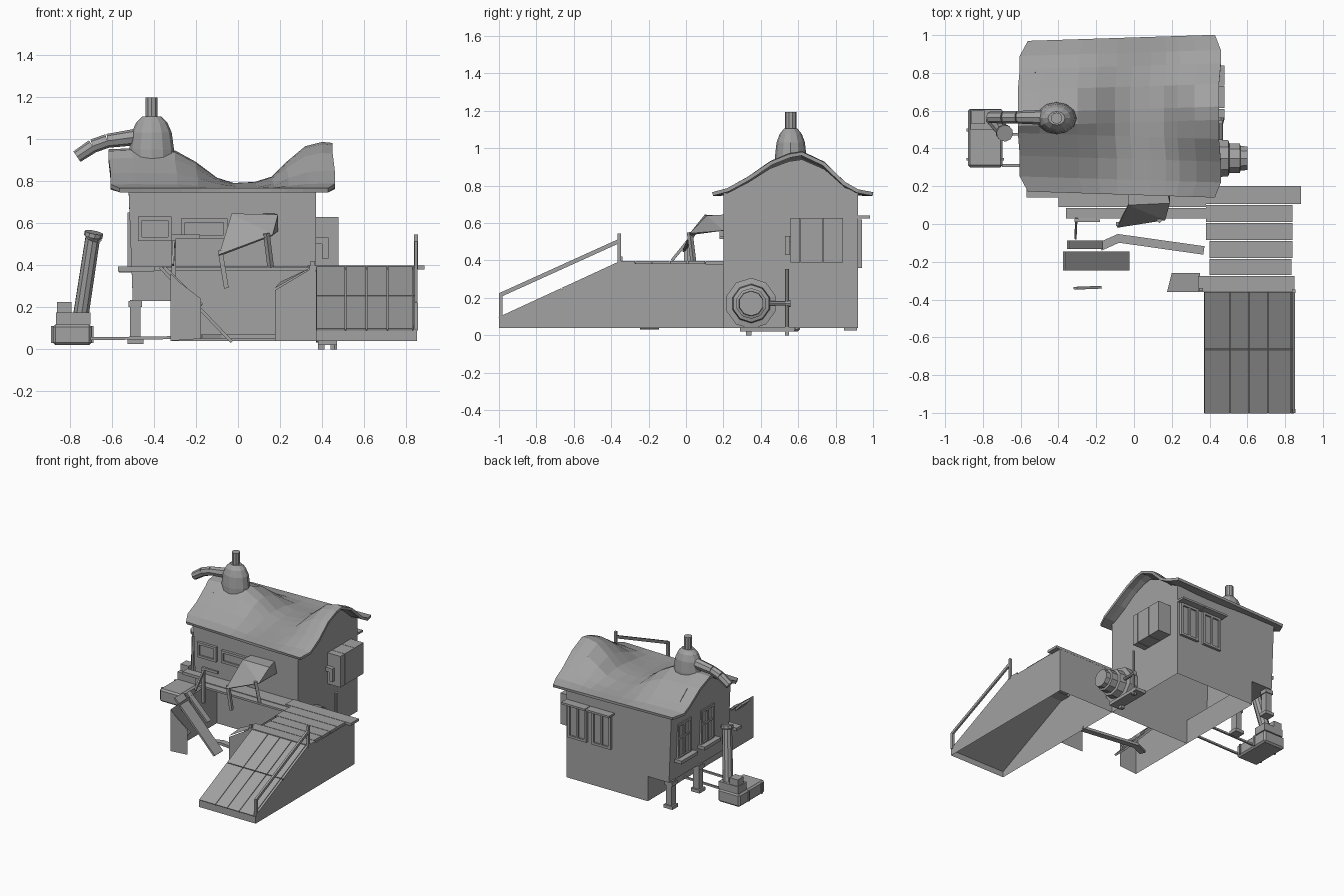
import bpy, bmesh, math
from mathutils import Vector

if "Cube" in bpy.data.objects:
    bpy.data.objects.remove(bpy.data.objects["Cube"])

grey = bpy.data.materials.new("plain_grey")
grey.use_nodes = True
grey.diffuse_color = (0.36, 0.36, 0.36, 1)
bsdf = next(n for n in grey.node_tree.nodes if n.type == 'BSDF_PRINCIPLED')
bsdf.inputs["Base Color"].default_value = (0.36, 0.36, 0.36, 1)
bsdf.inputs["Roughness"].default_value = 0.8


def finish(name, bm):
    bmesh.ops.recalc_face_normals(bm, faces=bm.faces)
    me = bpy.data.meshes.new(name)
    bm.to_mesh(me)
    bm.free()
    me.materials.append(grey)
    ob = bpy.data.objects.new(name, me)
    bpy.context.collection.objects.link(ob)
    return ob


def add_box(bm, a, b):
    r = bmesh.ops.create_cube(bm, size=1)
    for v in r["verts"]:
        v.co = Vector([(p + q) / 2 + c * abs(q - p) for p, q, c in zip(a, b, v.co)])


def boxes(name, *pairs):
    bm = bmesh.new()
    for a, b in pairs:
        add_box(bm, a, b)
    return finish(name, bm)


def sheets(name, *polys):
    """Thin walls given as outlines."""
    bm = bmesh.new()
    for poly in polys:
        bm.faces.new([bm.verts.new(p) for p in poly])
    bmesh.ops.remove_doubles(bm, verts=bm.verts, dist=0.0005)
    return finish(name, bm)


def beam(name, a, b, w, h):
    """Rectangular bar from a to b."""
    a, b = Vector(a), Vector(b)
    bm = bmesh.new()
    r = bmesh.ops.create_cube(bm, size=1)
    q = (b - a).to_track_quat('X', 'Z')
    for v in r["verts"]:
        v.co = (a + b) / 2 + q @ Vector((v.co.x * (b - a).length, v.co.y * w, v.co.z * h))
    return finish(name, bm)


def tube(name, points, sides=10):
    """Round stepped body through (point, radius) pairs."""
    bm = bmesh.new()
    for (a, r1), (b, r2) in zip(points, points[1:]):
        a, b = Vector(a), Vector(b)
        r = bmesh.ops.create_cone(bm, segments=sides, radius1=r1, radius2=r2,
                                  depth=(b - a).length, cap_ends=True)
        q = (b - a).to_track_quat('Z', 'Y')
        for v in r["verts"]:
            v.co = (a + b) / 2 + q @ v.co
    return finish(name, bm)


# Sagging roof: ridge height along x, arched section along y
RIDGE = [(-.615, .95), (-.5, .955), (-.3, .945), (-.2, .89), (-.1, .815), (-.02, .79),
         (.08, .795), (.16, .82), (.23, .89), (.32, .965), (.4, .985), (.45, .98)]
SECTION = [(.14, 0), (.22, .1), (.33, .38), (.45, .76), (.55, .95), (.62, 1),
           (.74, .74), (.85, .25), (.92, .07), (1.0, 0)]
bm = bmesh.new()
grid = []
for x, top in RIDGE:
    row = []
    for y, f in SECTION:
        edge = abs(y - .57) > .4
        skew = .03 * (x + .6) if y > .5 else .03 * (.45 - x)
        px = x * (.93 if edge else 1) + (0 if f > .5 else .01)
        row.append(bm.verts.new((px, y + skew - (.03 if y > .5 else 0), .765 + (top - .765) * f)))
    grid.append(row)
for r1, r2 in zip(grid, grid[1:]):
    for i in range(len(r1) - 1):
        bm.faces.new((r1[i], r2[i], r2[i + 1], r1[i + 1]))
roof = finish("roof", bm)
if sum(p.normal.z for p in roof.data.polygons) < 0:
    roof.data.flip_normals()
mod = roof.modifiers.new("thickness", 'SOLIDIFY')
mod.thickness = .02

# House walls, open underneath, with a raised left bay
F, B, L, R, K = .2, .92, -.52, .37, -.32
outline = [(K, .04), (R, .04), (R, .765), (L, .765), (-.5, .23), (K, .23)]
gable = [(y, .74 + .2 * f) for y, f in SECTION if .2 < y < .9]
left_x = lambda z: -.5 - .038 * (z - .23)
sheets("house_walls",
       [(x, F, z) for x, z in outline], [(x, B, z) for x, z in outline],
       [(R, F, .04), (R, F, .765)] + [(R, y, z) for y, z in gable] + [(R, B, .765), (R, B, .04)],
       [(-.5, F, .23), (L, F, .765)] + [(left_x(z), y, z) for y, z in gable]
       + [(L, B, .765), (-.5, B, .23)],
       [(K, F, .23), (-.5, F, .23), (-.5, B, .23), (K, B, .23)],
       [(K, F, .04), (K, B, .04), (K, B, .23), (K, F, .23)])

# Broken porch base walls
P = -.36
sheets("porch_side_wall", [(K, P, .04), (K, F, .04), (K, F, .385), (K, P, .36)])
sheets("porch_front_wall_left", [(K, P, .04), (K, P, .36), (-.28, P, .32), (-.175, P, .24), (-.175, P, .05)])
sheets("porch_front_wall_right", [(.175, P, .04), (.175, P, .28), (.35, P, .385), (R, P, .385), (R, P, .04)])
sheets("sagging_deck_board", [(.175, P, .29), (.35, P, .39), (.35, -.26, .39), (.2, -.26, .32)])
boxes("porch_deck", ((-.4, .09, .375), (.38, .2, .392)), ((-.36, .03, .375), (.38, .085, .39)))
boxes("left_ledge", ((-.57, .2, .37), (-.4, .14, .392)))

# Ramp and landing
W = .85
sheets("ramp_walls",
       [(W, -1, .04), (W, -1, .09), (W, P, .385), (W, F, .385), (W, F, .04)],
       [(R, -1, .04), (R, -1, .09), (R, P, .385), (R, F, .385), (R, F, .04)],
       [(R, -1, .04), (W, -1, .04), (W, -1, .09), (R, -1, .09)],
       [(R, F, .04), (W, F, .04), (W, F, .385), (R, F, .385)],
       [(R, -1, .085), (W, -1, .085), (W, P, .38), (R, P, .38)])
cols = [R, .51, .61, .71, .83, W]
for j, (y0, y1) in enumerate([(-1, -.665), (-.66, P)]):
    for i, (x0, x1) in enumerate(zip(cols, cols[1:])):
        z0, z1 = [.092 + (y + 1) * .461 for y in (y0, y1)]
        xm = (x0 + x1) / 2
        beam(f"ramp_plank_{j}_{i}", (xm, y0, z0), (xm, y1, z1), x1 - x0 - .004, .012)
ys = [P, -.27, -.18, -.085, .01, .105, .205]
lefts, rights = [.34, .4, .4, .38, .38, .33], [.85, .835, .84, .84, .84, .885]
for i in range(6):
    boxes(f"landing_plank_{i}", ((lefts[i], ys[i], .378), (rights[i], ys[i + 1] - .004, .397)))

# Ramp railing
boxes("railing_posts", ((.837, -.365, .38), (.855, -.347, .545)), ((.837, -1, .09), (.855, -.98, .22)))
beam("railing_bar", (.846, -.995, .215), (.846, -.355, .505), .015, .022)

# Fallen boards and leftover rail in front of the porch
beam("fallen_board_wide", (-.37, -.195, .39), (-.03, -.195, .035), .1, .015)
beam("fallen_board_narrow", (-.35, -.11, .39), (-.17, -.11, .21), .045, .015)
beam("ground_plank", (-.09, -.075, .06), (.37, -.14, .06), .045, .02)
beam("ground_plank_end", (-.18, -.12, .06), (-.08, -.075, .06), .045, .02)
beam("leaning_board", (-.31, -.34, .3), (-.18, -.335, .2), .015, .03)
boxes("broken_post", ((-.315, .01, .27), (-.295, .03, .545)))
boxes("broken_rail", ((-.31, .01, .525), (-.18, .025, .545)))
beam("rail_brace", (-.305, .03, .53), (-.31, -.075, .4), .012, .015)
boxes("corner_post", ((.345, -.355, .28), (.365, -.34, .42)))

# Door canopy with two props
back, mid, front = ((-.03, .2, .64), (.17, .2, .645)), ((-.03, .1, .645), (.19, .11, .64)), ((-.09, -.02, .45), (.165, .02, .545))
canopy = sheets("door_canopy", [back[0], back[1], mid[1], mid[0]], [mid[0], mid[1], front[1]], [mid[0], front[1], front[0]],
                [back[1], mid[1], (.19, .2, .56)], [mid[1], front[1], (.19, .2, .56)])
mod = canopy.modifiers.new("thickness", 'SOLIDIFY')
mod.thickness = .015
beam("canopy_prop_left", (-.085, -.0, .47), (-.055, 0, .29), .022, .022)
beam("canopy_prop_right", (.135, .02, .55), (.155, .04, .39), .022, .022)


# Windows: boxes are placed as (along wall, out of wall, height)
def place(wall, u, d, z):
    return {"front": (u, F - d, z), "back": (u, B + d, z), "left": (-.505 - d, u, z)}[wall]


def window(name, wall, u0, u1, z0, z1, extra=()):
    t = .018
    um = (u0 + u1) / 2
    parts = [((u0, 0, z0), (u0 + t, .02, z1)), ((u1 - t, 0, z0), (u1, .02, z1)),
             ((u0, 0, z0), (u1, .02, z0 + t)), ((u0, 0, z1 - t), (u1, .02, z1)),
             ((u0, 0, z0), (u1, .008, z1))] + list(extra)
    if wall != "front":
        parts.append(((um - t / 2, 0, z0), (um + t / 2, .018, z1)))
    return boxes(name, *[(place(wall, *a), place(wall, *b)) for a, b in parts])


window("front_window_1", "front", -.475, -.315, .515, .63)
window("front_window_2", "front", -.27, -.05, .525, .62)
for i, u in enumerate((.27, .065)):
    window(f"back_window_{i}", "back", u - .08, u + .08, .36, .62,
           [((u - .1, 0, .625), (u + .1, .065, .64))])
for i, u in enumerate((.76, .48)):
    window(f"left_window_{i}", "left", u - .08, u + .08, .38, .65,
           [((u - .1, 0, .365), (u + .1, .06, .39)), ((u - .08, 0, .53), (u + .08, .018, .545))])

# Cabinet on the right wall
boxes("wall_cabinet", *[((R, a, .39), (.478, b, .628)) for a, b in ((.56, .61), (.613, .73), (.733, .84))])
boxes("cabinet_lamp", ((R, .53, .5), (.42, .56, .53)), ((.4, .53, .43), (.43, .555, .53)))

# Drum, valve and pump post on the right wall
tube("drum", [((x, .348, .17), r) for x, r in
              ((R, .137), (.44, .137), (.445, .105), (.5, .1), (.505, .082), (.56, .082), (.565, .068), (.6, .066))], 10)
boxes("drum_base", ((.38, .29, .02), (.47, .58, .045)))
boxes("drum_feet", ((.38, .32, 0), (.41, .35, .03)), ((.44, .53, 0), (.47, .55, .03)))
tube("pump_post", [((.458, .54, 0), .012), ((.458, .54, .355), .012)], 8)
tube("pump_handle", [((.46, .43, .17), .012), ((.46, .53, .17), .012), ((.46, .56, .17), .02)], 8)

# Roof chimney: domed cap, flue and side spout
cx, cy = -.41, .56
dome = tube("chimney_dome", [((cx, cy, z), r) for z, r in
                             ((.86, .107), (.95, .106), (1.03, .095), (1.075, .075), (1.105, .045))], 12)
for v in dome.data.vertices:
    v.co.y = cy + (v.co.y - cy) * .8
tube("chimney_flue", [((cx, cy, 1.08), .03), ((cx, cy, 1.195), .03)], 10)
tube("chimney_spout", [((-.47, .565, 1.01), .04), ((-.62, .565, .99), .033), ((-.69, .565, .965), .033), ((-.765, .565, .915), .03)], 8)

# Stove box with its leaning pipe
stove = boxes("stove_box", ((-.88, .3, .02), (-.695, .61, .118)))
mod = stove.modifiers.new("rounding", 'BEVEL')
mod.width = .012
boxes("stove_upper", ((-.865, .5, .118), (-.7, .605, .175)))
boxes("stove_cap", ((-.86, .53, .175), (-.79, .6, .225)))
boxes("stove_bands", *[((-.888, y, .03), (-.687, y + .015, .11)) for y in (.335, .49)])
tube("leaning_pipe", [((-.745, .555, .17), .038), ((-.69, .487, .53), .036), ((-.688, .484, .535), .045), ((-.684, .48, .555), .045)], 10)
for i, y in enumerate((.31, .475)):
    beam(f"stove_rod_{i}", (-.7, y, .05), (K, y, .055), .014, .014)

# Stilts under the left bay
for i, y in enumerate((.88, .55)):
    boxes(f"stilt_{i}", ((-.512, y - .025, .03), (-.462, y + .025, .235)),
          ((-.525, y - .035, .025), (-.45, y + .035, .05)), ((-.52, y - .032, .2), (-.455, y + .032, .23)))
